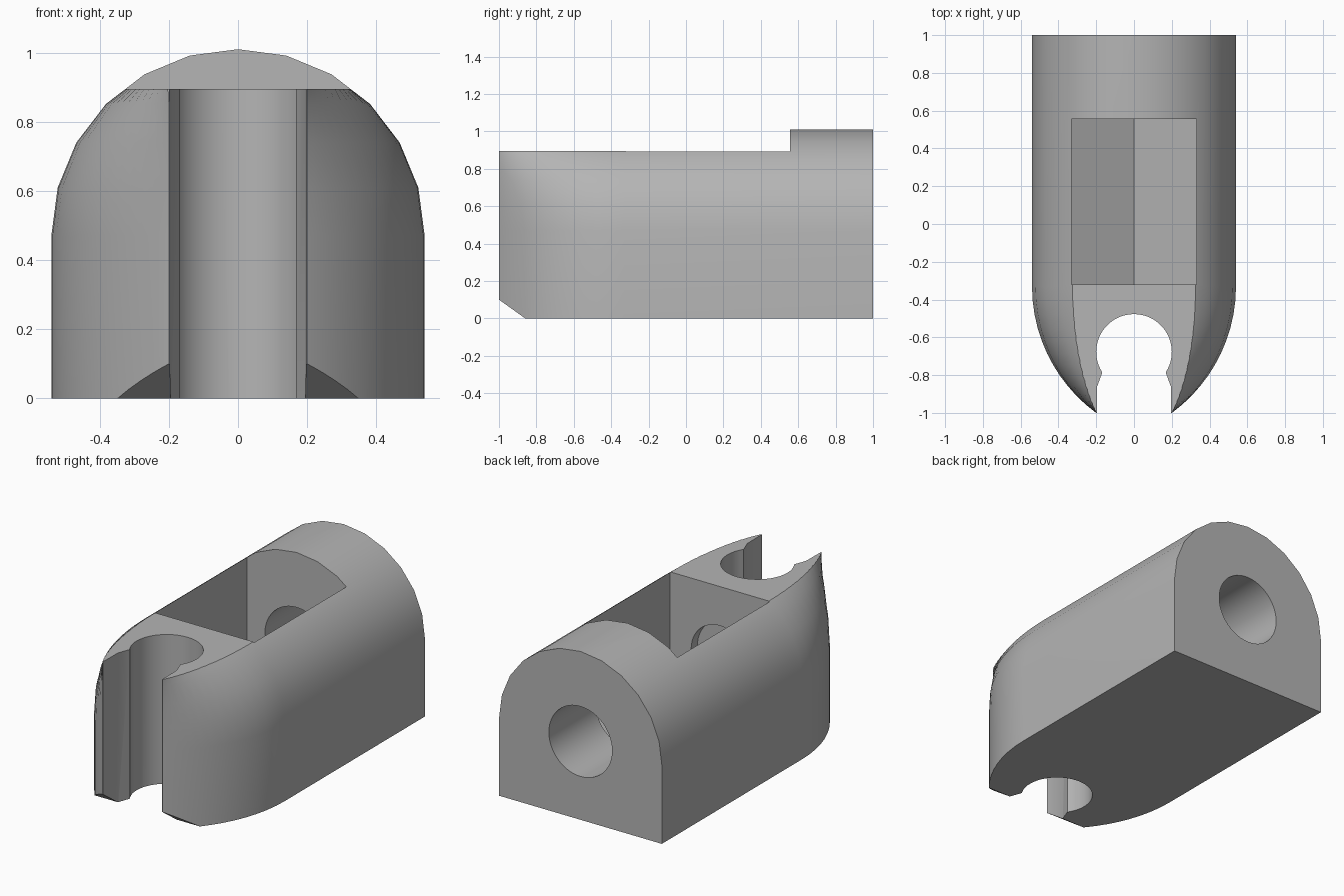
import bpy, bmesh
from math import sin, cos, pi, sqrt, radians

cube = bpy.data.objects.get("Cube")
if cube:
    bpy.data.objects.remove(cube, do_unlink=True)

HALF, AXIS_Z = 0.54, 0.47        # arch radius and bore height
FLAT_Z, STEP_Y = 0.895, 0.555    # level of the flat top and where it stops
NOSE_Y, TIP = -0.33, 0.2         # start of the taper and half width at the tip

grey = bpy.data.materials.new("plain_grey")
grey.use_nodes = True
grey.diffuse_color = (0.46, 0.46, 0.46, 1)
grey.node_tree.nodes["Principled BSDF"].inputs["Base Color"].default_value = (0.46, 0.46, 0.46, 1)


def loft(name, rings):
    """Closed solid through equal-length rings of points."""
    bm = bmesh.new()
    loops = [[bm.verts.new(p) for p in ring] for ring in rings]
    for a, b in zip(loops, loops[1:]):
        for i in range(len(a)):
            j = (i + 1) % len(a)
            bm.faces.new((a[i], a[j], b[j], b[i]))
    bm.faces.new(loops[0])
    bm.faces.new(loops[-1])
    bmesh.ops.recalc_face_normals(bm, faces=bm.faces)
    mesh = bpy.data.meshes.new(name)
    bm.to_mesh(mesh)
    bm.free()
    mesh.materials.append(grey)
    ob = bpy.data.objects.new(name, mesh)
    bpy.context.collection.objects.link(ob)
    return ob


def prism(name, outline, axis, lo, hi):
    """Extrude a 2D outline along one axis."""
    def place(p, t):
        q = list(p)
        q.insert("xyz".index(axis), t)
        return q
    return loft(name, [[place(p, t) for p in outline] for t in (lo, hi)])


def circle(cx, cy, r, n):
    return [(cx + r * cos(2 * pi * i / n), cy + r * sin(2 * pi * i / n)) for i in range(n)]


# Arched body whose sections narrow toward the nose
arch = [(HALF * cos(pi * i / 12), AXIS_Z + HALF * sin(pi * i / 12)) for i in range(13)]
arch = [(HALF, 0)] + arch + [(-HALF, 0)]


def section(y):
    d = min(0, y - NOSE_Y)
    plan = -0.29 + sqrt(0.83 ** 2 - d * d)
    g = max(0, (plan - TIP) / (HALF - TIP))
    ring = []
    for x, z in arch:
        side = 1 if x > 0 else -1
        w = abs(x)
        if w > TIP:
            w = TIP + (w - TIP) * g
        ring.append((side * w, y, z))
    return ring


steps = 14
ys = [1] + [NOSE_Y - (1 + NOSE_Y) * sin(pi / 2 * i / steps) for i in range(steps + 1)]
body = loft("slider_body", [section(y) for y in ys])

# Cutters: flat top, nut pocket, bores, front clip slot and lower chamfer
flat_cut = prism("flat_top_cutter", [(-1, FLAT_Z), (1, FLAT_Z), (1, 2), (-1, 2)], "y", -1.5, STEP_Y)

a = 0.33
r = a / cos(pi / 6)
pocket = [(a, 1.3), (-a, 1.3), (-a, AXIS_Z - r / 2), (0, AXIS_Z - r), (a, AXIS_Z - r / 2)]
pocket_cut = prism("nut_pocket_cutter", pocket, "y", -0.32, STEP_Y)

bore_cut = prism("rear_bore_cutter", circle(0, AXIS_Z, 0.21, 48), "y", 0, 1.2)
tip_cut = prism("front_recess_cutter", circle(0, AXIS_Z, 0.19, 48), "y", -0.38, 0)

slot = [(0.2 * cos(t), -0.677 + 0.2 * sin(t))
        for t in [radians(-33 + 246 * i / 36) for i in range(37)]]
slot += [(-0.195, -0.86), (-0.199, -1.2), (0.199, -1.2), (0.195, -0.86)]
slot_cut = prism("clip_slot_cutter", slot, "z", -0.5, 1.5)

chamfer_cut = prism("chamfer_cutter", [(-1.14, 0.2), (-0.72, -0.1), (-1.14, -0.1)], "x", -1, 1)

bpy.ops.object.select_all(action="DESELECT")
bpy.context.view_layer.objects.active = body
body.select_set(True)
for cutter in (flat_cut, pocket_cut, bore_cut, tip_cut, slot_cut, chamfer_cut):
    cutter.hide_render = True
    mod = body.modifiers.new(cutter.name, "BOOLEAN")
    mod.operation = "DIFFERENCE"
    mod.solver = "EXACT"
    mod.object = cutter
    bpy.ops.object.modifier_apply(modifier=mod.name)
    bpy.data.objects.remove(cutter, do_unlink=True)

bpy.ops.object.shade_smooth_by_angle(angle=radians(25))
